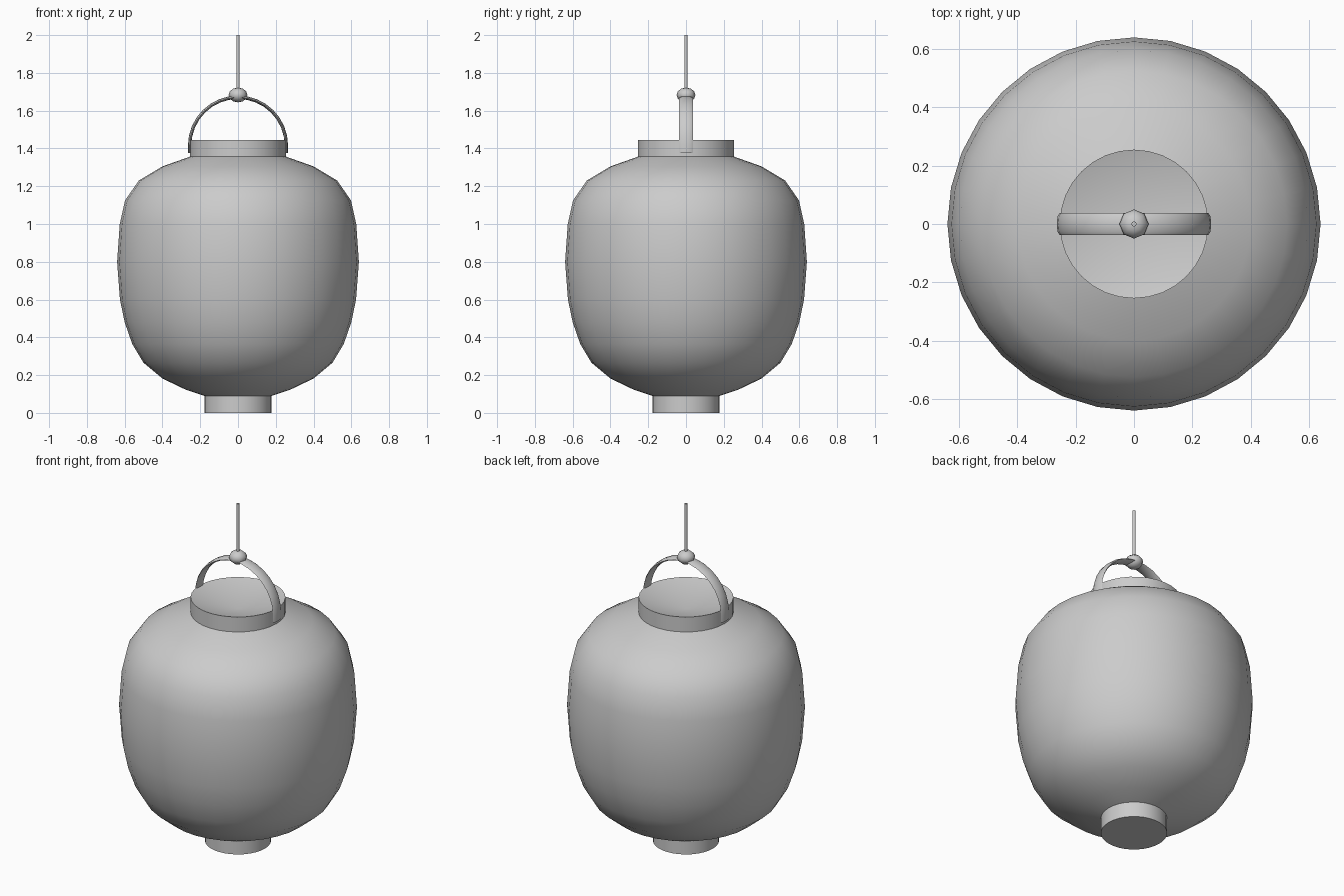
import bpy, bmesh
from math import sin, cos, pi, radians

if "Cube" in bpy.data.objects:
    bpy.data.objects.remove(bpy.data.objects["Cube"])


def finish(name, bm, angle):
    bmesh.ops.recalc_face_normals(bm, faces=bm.faces)
    me = bpy.data.meshes.new(name)
    bm.to_mesh(me)
    bm.free()
    ob = bpy.data.objects.new(name, me)
    bpy.context.collection.objects.link(ob)
    bpy.ops.object.select_all(action='DESELECT')
    ob.select_set(True)
    bpy.context.view_layer.objects.active = ob
    bpy.ops.object.shade_smooth_by_angle(angle=radians(angle))
    return ob


def lathe(name, profile, sides, angle=40):
    """Revolve (radius, z) points about z; radius 0 becomes a pole."""
    bm = bmesh.new()
    rings = []
    for r, z in profile:
        if r == 0:
            rings.append([bm.verts.new((0, 0, z))] * sides)
        else:
            rings.append([bm.verts.new((r * cos(2 * pi * i / sides),
                                        r * sin(2 * pi * i / sides), z))
                          for i in range(sides)])
    for a, b in zip(rings, rings[1:]):
        for i in range(sides):
            j = (i + 1) % sides
            bm.faces.new(list(dict.fromkeys((a[i], a[j], b[j], b[i]))))
    return finish(name, bm, angle)


# Paper body
lathe("lantern_body", [
    (0.178, 0.09), (0.275, 0.122), (0.40, 0.182), (0.50, 0.265),
    (0.56, 0.365), (0.60, 0.48), (0.625, 0.60), (0.64, 0.80),
    (0.626, 1.00), (0.598, 1.125), (0.525, 1.23), (0.40, 1.305),
    (0.25, 1.358)], 32)

# Bottom ring, and top collar with a shallow dished lid
lathe("base_ring", [(0, 0), (0.178, 0), (0.178, 0.095)], 32)
lathe("top_collar", [(0.255, 1.355), (0.255, 1.445), (0, 1.375)], 32, 30)

# Arched strap handle: flattened oval section swept along a half circle
bm = bmesh.new()
centre_z, radius, steps, sides = 1.415, 0.256, 16, 8
path = [(0, 1.375)] + [(pi * i / steps, centre_z) for i in range(steps + 1)] + [(pi, 1.375)]
rings = []
for t, z in path:
    ring = []
    for k in range(sides):
        a = 2 * pi * k / sides
        r = radius + 0.009 * cos(a)
        ring.append(bm.verts.new((r * cos(t), 0.037 * sin(a), z + r * sin(t))))
    rings.append(ring)
for a, b in zip(rings, rings[1:]):
    for i in range(sides):
        j = (i + 1) % sides
        bm.faces.new((a[i], a[j], b[j], b[i]))
bm.faces.new(rings[0])
bm.faces.new(rings[-1])
finish("handle", bm, 60)

# Knob and hanging cord
lathe("knob", [(0.05 * sin(pi * i / 6), 1.683 - 0.039 * cos(pi * i / 6))
               if 0 < i < 6 else (0, 1.644 if i == 0 else 1.722)
               for i in range(7)], 8, 60)
lathe("cord", [(0, 1.68), (0.009, 1.68), (0.009, 2.0), (0, 2.0)], 8, 50)
